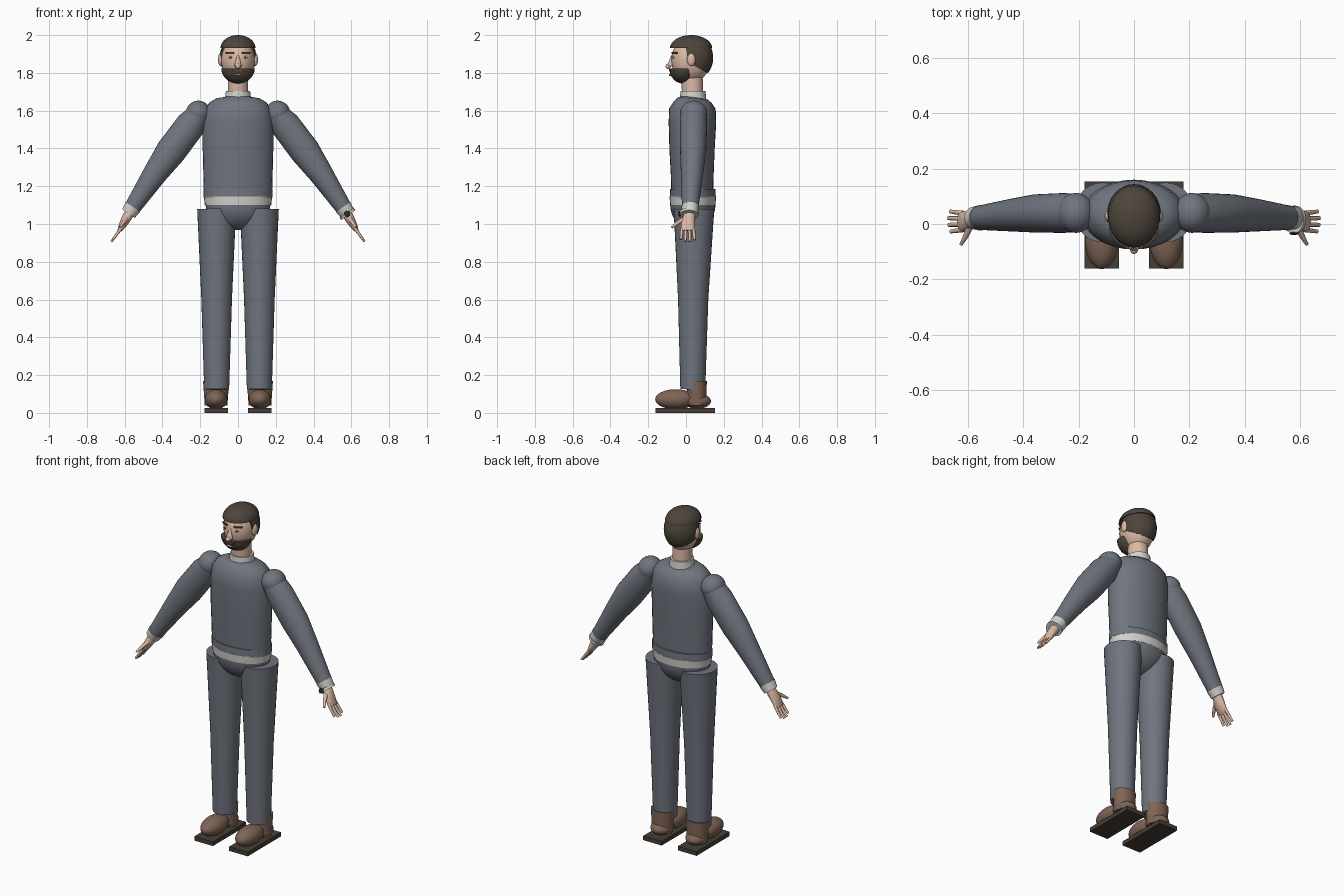
import bpy, bmesh, math
from mathutils import Vector

cube = bpy.data.objects.get("Cube")
if cube:
    bpy.data.objects.remove(cube, do_unlink=True)


def material(name, *rgb):
    m = bpy.data.materials.new(name)
    m.use_nodes = True
    m.diffuse_color = (*rgb, 1)
    node = next(n for n in m.node_tree.nodes if n.type == 'BSDF_PRINCIPLED')
    node.inputs["Base Color"].default_value = (*rgb, 1)
    return m


CLOTH = material("slate cloth", .16, .178, .21)
SKIN = material("skin", .72, .49, .38)
HAIR = material("dark brown hair", .075, .06, .045)
WHITE = material("off white cloth", .65, .64, .61)
SHOE = material("brown leather", .21, .13, .092)
SOLE = material("dark sole", .06, .048, .038)
DARK = material("near black", .03, .025, .022)
LIPS = material("lips", .5, .28, .23)


def finish(name, bm, mat):
    bmesh.ops.recalc_face_normals(bm, faces=bm.faces[:])
    me = bpy.data.meshes.new(name)
    bm.to_mesh(me)
    bm.free()
    ob = bpy.data.objects.new(name, me)
    bpy.context.collection.objects.link(ob)
    me.materials.append(mat)
    bpy.ops.object.select_all(action='DESELECT')
    ob.select_set(True)
    bpy.context.view_layer.objects.active = ob
    bpy.ops.object.shade_smooth_by_angle(angle=math.radians(35))
    return ob


def ellipsoid(name, loc, radii, mat, cuts=()):
    """Ellipsoid; each cut is (point, normal) and keeps the normal's side."""
    bm = bmesh.new()
    bmesh.ops.create_uvsphere(bm, u_segments=32, v_segments=20, radius=1)
    for v in bm.verts:
        v.co = Vector(c * r for c, r in zip(v.co, radii)) + Vector(loc)
    for point, normal in cuts:
        bmesh.ops.bisect_plane(bm, geom=bm.verts[:] + bm.edges[:] + bm.faces[:],
                               plane_co=point, plane_no=normal, clear_inner=True)
        bmesh.ops.holes_fill(bm, edges=[e for e in bm.edges if e.is_boundary])
    return finish(name, bm, mat)


def loft(name, rings, mat, sides=32):
    """Tube through (centre, radius across, radius in depth) rings."""
    bm = bmesh.new()
    pts = [Vector(r[0]) for r in rings]
    loops = []
    for i, (c, ra, rd) in enumerate(rings):
        t = (pts[min(i + 1, len(pts) - 1)] - pts[max(i - 1, 0)]).normalized()
        across = t.cross(Vector((0, 1, 0))).normalized()
        depth = across.cross(t)
        loops.append([bm.verts.new(pts[i] + across * ra * math.cos(a) + depth * rd * math.sin(a))
                      for a in (math.tau * k / sides for k in range(sides))])
    for lo, hi in zip(loops, loops[1:]):
        for k in range(sides):
            n = (k + 1) % sides
            bm.faces.new((lo[k], lo[n], hi[n], hi[k]))
    bm.faces.new(loops[0])
    bm.faces.new(loops[-1])
    return finish(name, bm, mat)


def box(name, loc, size, mat, tilt=0):
    bm = bmesh.new()
    bmesh.ops.create_cube(bm, size=1)
    for v in bm.verts:
        v.co = Vector(c * s for c, s in zip(v.co, size))
    ob = finish(name, bm, mat)
    ob.location = loc
    ob.rotation_euler.z = tilt
    return ob


def column(name, rings, mat, x=0):
    """Upright loft from (z, y, radius x, radius y) rows."""
    return loft(name, [((x, y, z), rx, ry) for z, y, rx, ry in rings], mat)


# Torso, hem, shirt band and pelvis
column("sweater", [(1.14, .033, .18, .11), (1.25, .033, .183, .113), (1.4, .032, .187, .12),
                   (1.54, .034, .187, .126), (1.61, .034, .175, .123), (1.645, .035, .15, .1),
                   (1.665, .036, .115, .078), (1.672, .037, .06, .05)], CLOTH)
column("sweater_hem", [(1.14, .036, .182, .122), (1.185, .036, .182, .12)], CLOTH)
column("shirt_band", [(1.1, .036, .176, .12), (1.145, .036, .181, .123)], WHITE)
ellipsoid("pelvis", (0, .036, 1.105), (.172, .12, .137), CLOTH, [((0, 0, 1.105), (0, 0, -1))])

# Neck and collar
column("neck", [(1.66, .036, .054, .055), (1.8, .03, .054, .058)], SKIN)
column("collar", [(1.66, .037, .07, .07), (1.705, .037, .064, .066)], WHITE)

# Head, hair and beard
HEAD, HR = Vector((0, .025, 1.868)), (.089, .103, .12)
ellipsoid("head", HEAD, HR, SKIN)
ellipsoid("hair_back", (0, .037, 1.88), (.097, .107, .12), HAIR,
          [((0, .005, 1.9), (0, 1, .15)), ((0, .03, 1.845), (0, .55, 1))])
ellipsoid("hair_top", (0, .027, 1.93), (.093, .112, .07), HAIR, [((0, 0, 1.932), (0, 0, 1))])
ellipsoid("beard", (0, -.017, 1.825), (.089, .071, .081), HAIR, [((0, 0, 1.822), (0, 0, 1 - 2))])


def face_y(x, z):
    """Depth of the face surface at x, z."""
    k = 1 - (x / HR[0]) ** 2 - ((z - HEAD.z) / HR[2]) ** 2
    return HEAD.y - HR[1] * math.sqrt(k)


# Nose and mouth
loft("nose_bridge", [((0, -.082, 1.836), .02, .018), ((0, -.072, 1.895), .004, .005)], SKIN, 16)
ellipsoid("nose_tip", (0, -.094, 1.835), (.014, .014, .014), SKIN)
box("moustache", (0, -.083, 1.814), (.065, .014, .014), HAIR)
ellipsoid("mouth", (0, -.083, 1.79), (.022, .007, .006), LIPS)

for s, side in ((1, "left"), (-1, "right")):
    # Face features and ears
    ellipsoid(side + "_ear", (s * .092, .028, 1.87), (.014, .022, .034), SKIN)
    ellipsoid(side + "_eye", (s * .039, face_y(.039, 1.882), 1.882), (.013, .004, .007), WHITE)
    ellipsoid(side + "_pupil", (s * .039, face_y(.039, 1.882) - .002, 1.882), (.006, .004, .006), DARK)
    box(side + "_eyebrow", (s * .042, face_y(.042, 1.905), 1.905), (.046, .012, .009), HAIR, s * .45)

    # Sleeve, shoulder and cuff
    def at(x, y, z):
        return (s * x, y, z)

    ellipsoid(side + "_shoulder", at(.21, .04, 1.587), (.066, .072, .066), CLOTH)
    loft(side + "_sleeve", [(at(.205, .04, 1.585), .06, .068), (at(.25, .04, 1.525), .079, .072),
                            (at(.355, .038, 1.385), .08, .069), (at(.44, .032, 1.265), .064, .059),
                            (at(.565, .022, 1.077), .043, .043)], CLOTH)
    loft(side + "_cuff", [(at(.556, .022, 1.09), .047, .046), (at(.58, .022, 1.055), .04, .04)], WHITE)

    # Palm, fingers and thumb
    loft(side + "_palm", [(at(.57, .02, 1.065), .026, .028), (at(.588, .016, 1.035), .026, .032),
                          (at(.605, .01, 1.005), .022, .036), (at(.622, .009, .975), .015, .036),
                          (at(.63, .009, .963), .009, .032)], SKIN, 20)
    for i, length in enumerate((.85, 1, 1.02, .88)):
        y = -.021 + i * .02
        tip = (.622 + .047 * length, y + (i - 1.5) * .004, .972 - .064 * length)
        loft(f"{side}_finger_{i + 1}", [(at(.617, y, .98), .009, .009), (at(*tip), .006, .007)], SKIN, 12)
    loft(side + "_thumb", [(at(.59, -.005, 1.03), .013, .013), (at(.608, -.045, 1.005), .01, .01),
                           (at(.625, -.074, .982), .006, .006)], SKIN, 12)

    # Trouser leg
    column(side + "_trouser_leg", [(.125, .036, .066, .066), (.6, .038, .081, .08),
                                   (.95, .041, .097, .1), (1.08, .042, .103, .108)], CLOTH, s * .113)

    # Shoe
    x = s * .116
    column(side + "_boot_ankle", [(.04, .057, .06, .052), (.17, .057, .069, .053)], SHOE, x)
    ellipsoid(side + "_shoe_toe", (x, -.055, .072), (.06, .108, .053), SHOE)
    ellipsoid(side + "_shoe_heel", (x, .06, .062), (.06, .072, .04), SHOE)
    box(side + "_sole", (x, -.004, .0125), (.124, .315, .025), SOLE)

# Wristwatch
loft("watch_strap", [((.575, .016, 1.06), .046, .05), ((.584, .016, 1.047), .046, .05)], WHITE)
ellipsoid("watch_dial", (.578, -.034, 1.054), (.016, .006, .016), DARK)
